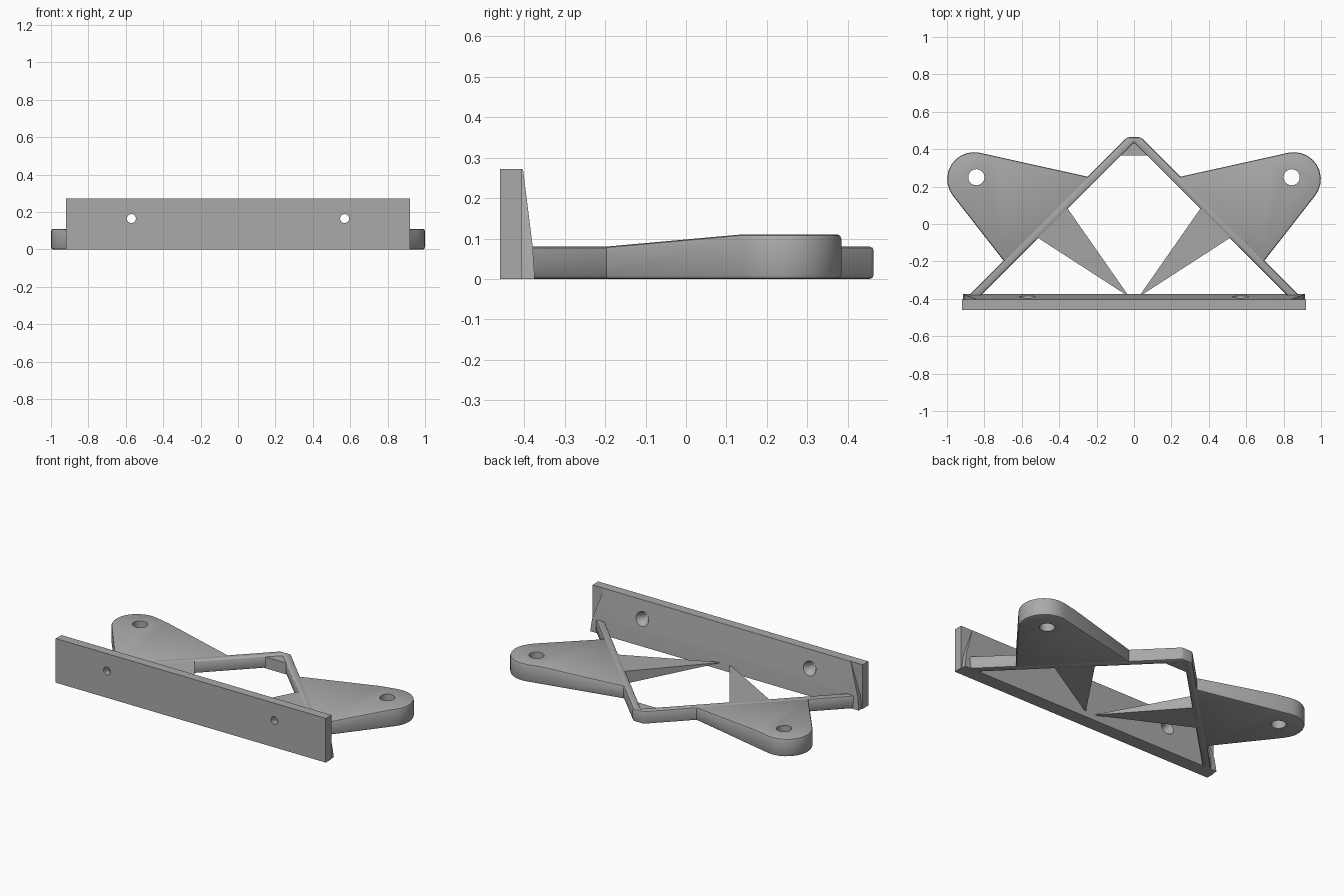
import bpy, bmesh, math
from mathutils import Vector

cube = bpy.data.objects.get("Cube")
if cube:
    bpy.data.objects.remove(cube)

grey = bpy.data.materials.new("plain_grey")
grey.use_nodes = True
COLOUR = (0.4, 0.4, 0.4, 1)
grey.diffuse_color = COLOUR
grey.node_tree.nodes["Principled BSDF"].inputs["Base Color"].default_value = COLOUR

OUTER = 0.5    # |x| + y along the outside of the rails
INNER = 0.437  # |x| + y along the inside of the rails
RAIL_H, PAD_H = 0.08, 0.11


def to_object(name, bm):
    bmesh.ops.recalc_face_normals(bm, faces=bm.faces)
    mesh = bpy.data.meshes.new(name)
    bm.to_mesh(mesh)
    bm.free()
    mesh.materials.append(grey)
    ob = bpy.data.objects.new(name, mesh)
    bpy.context.collection.objects.link(ob)
    return ob


def prism(outline, height):
    """Extrude a flat outline upward from the ground."""
    bm = bmesh.new()
    face = bm.faces.new([bm.verts.new((x, y, 0)) for x, y in outline])
    top = bmesh.ops.extrude_face_region(bm, geom=[face])["geom"]
    bmesh.ops.translate(bm, vec=(0, 0, height),
                        verts=[v for v in top if isinstance(v, bmesh.types.BMVert)])
    return bm


def cutter(name, location, r1, r2, depth, tilt=0):
    bpy.ops.mesh.primitive_cone_add(vertices=32, radius1=r1, radius2=r2, depth=depth,
                                    location=location, rotation=(tilt, 0, 0))
    ob = bpy.context.object
    ob.name = name
    ob.hide_render = True
    return ob


def cut(ob, tool):
    mod = ob.modifiers.new("hole", 'BOOLEAN')
    mod.object = tool
    mod.operation = 'DIFFERENCE'
    mod.solver = 'EXACT'


def bevel(ob, width, segments):
    mod = ob.modifiers.new("soft_edges", 'BEVEL')
    mod.width, mod.segments = width, segments
    mod.limit_method = 'ANGLE'


def mirror(ob):
    ob.modifiers.new("both_sides", 'MIRROR')


def finish(ob, tools=()):
    """Apply modifiers, drop the cutters and shade."""
    bpy.ops.object.select_all(action='DESELECT')
    bpy.context.view_layer.objects.active = ob
    ob.select_set(True)
    for mod in list(ob.modifiers):
        bpy.ops.object.modifier_apply(modifier=mod.name)
    bpy.ops.object.shade_smooth_by_angle(angle=math.radians(35))
    for tool in tools:
        bpy.data.objects.remove(tool)


# Upright mounting plate with a backing that thickens toward the bottom
bm = bmesh.new()
front = [(-0.92, -0.46), (0.92, -0.46), (0.92, -0.405), (-0.92, -0.405)]
plate = to_object("mounting_plate", prism(front, 0.272))

bm = bmesh.new()
rings = []
for z, half, back in ((0, 0.915, -0.374), (RAIL_H, 0.905, -0.379), (0.271, 0.84, -0.403)):
    rings.append([bm.verts.new((x, y, z)) for x, y in
                  ((-half, -0.407), (half, -0.407), (half, back), (-half, back))])
for low, high in zip(rings, rings[1:]):
    for i in range(4):
        j = (i + 1) % 4
        bm.faces.new((low[i], low[j], high[j], high[i]))
bm.faces.new(rings[0])
bm.faces.new(rings[-1])
backing = to_object("plate_backing", bm)

# Countersunk screw holes through plate and backing
tools = []
for side in (-1, 1):
    tools.append(cutter("screw_cutter", (side * 0.57, -0.42, 0.165),
                        0.024, 0.024, 0.2, math.pi / 2))
    tools.append(cutter("countersink_cutter", (side * 0.57, -0.4, 0.165),
                        0.055, 0.018, 0.06, math.pi / 2))
for ob in (plate, backing):
    for tool in tools:
        cut(ob, tool)
finish(plate)
finish(backing, tools)

# Pointed rail frame, with its tip cut flat
end, tip = -0.402, 0.464
rail = to_object("rail_frame", prism([
    (OUTER - end, end), (OUTER - tip, tip), (tip - OUTER, tip), (end - OUTER, end),
    (end - INNER, end), (0, INNER), (INNER - end, end)], RAIL_H))
bevel(rail, 0.01, 2)
finish(rail)

# Small web closing the inside of the tip
finish(to_object("tip_web", prism([(-0.08, 0.367), (0.08, 0.367), (0, 0.45)], 0.07)))

# Rounded pads that rise away from the rails
cx, cy, r = 0.855, 0.24, 0.144
outline = [(0.235, 0.25), (0.69, -0.205)]
for i in range(11):
    a = math.radians(-39 + 141 * i / 10)
    outline.append((cx + r * math.cos(a), cy + r * math.sin(a)))
bm = prism(outline, RAIL_H)
RISE = 0.58
bmesh.ops.bisect_plane(bm, geom=bm.verts[:] + bm.edges[:] + bm.faces[:],
                       plane_co=(OUTER + RISE, 0, 0), plane_no=Vector((1, 1, 0)).normalized())
for v in bm.verts:
    if v.co.z > 0.01:
        away = (v.co.x + v.co.y - OUTER) / RISE
        v.co.z = RAIL_H + (PAD_H - RAIL_H) * min(1, max(0, away))
pads = to_object("pads", bm)
hole = cutter("pad_hole_cutter", (0.843, 0.25, 0.05), 0.043, 0.043, 0.4)
bevel(pads, 0.01, 2)
cut(pads, hole)
mirror(pads)
finish(pads, [hole])

# Tapering braces from the rails to a point on the plate
bm = bmesh.new()
root = [bm.verts.new(p) for p in ((0.52, -0.07, 0), (0.36, 0.09, 0),
                                  (0.36, 0.09, 0.078), (0.52, -0.07, 0.078))]
point = bm.verts.new((0.025, -0.39, 0.04))
bm.faces.new(root)
for i in range(4):
    bm.faces.new((root[i], root[(i + 1) % 4], point))
braces = to_object("braces", bm)
mirror(braces)
finish(braces)
